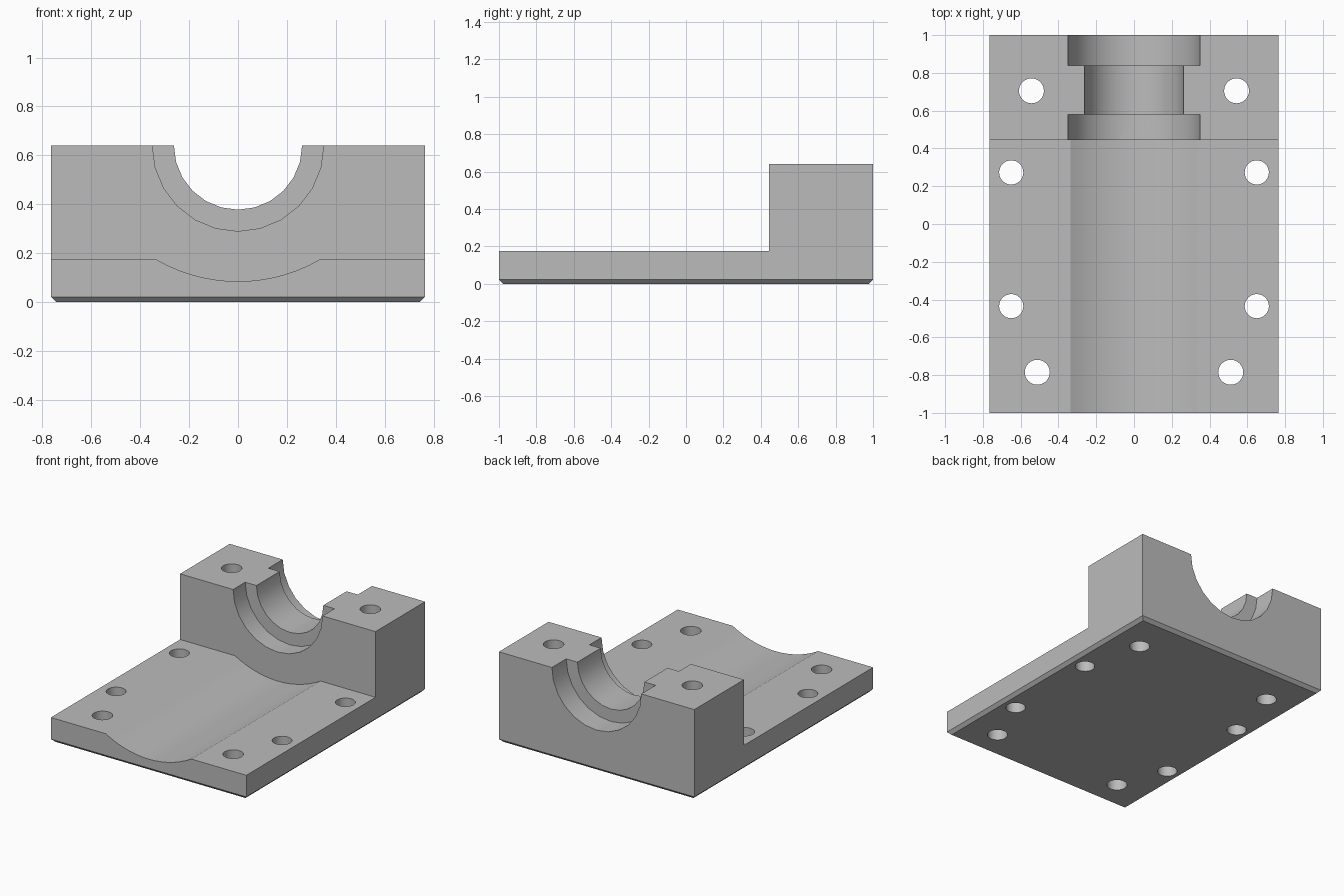
import bpy, bmesh
from math import sin, cos, asin, pi, radians

cube = bpy.data.objects.get("Cube")
if cube:
    bpy.data.objects.remove(cube, do_unlink=True)

HALF_W, STEP_Y = 0.765, 0.445
BASE_Z, TOP_Z = 0.175, 0.64

grey = bpy.data.materials.new("machined grey")
grey.use_nodes = True
colour = (0.5, 0.5, 0.5, 1)
grey.diffuse_color = colour
grey.node_tree.nodes["Principled BSDF"].inputs["Base Color"].default_value = colour


def to_object(name, bm):
    bmesh.ops.recalc_face_normals(bm, faces=bm.faces)
    mesh = bpy.data.meshes.new(name)
    bm.to_mesh(mesh)
    bm.free()
    mesh.materials.append(grey)
    obj = bpy.data.objects.new(name, mesh)
    bpy.context.collection.objects.link(obj)
    return obj


def prism(start, end):
    """Closed solid between two matching outlines."""
    bm = bmesh.new()
    a = [bm.verts.new(p) for p in start]
    b = [bm.verts.new(p) for p in end]
    bm.faces.new(a)
    bm.faces.new(b[::-1])
    for i in range(len(a)):
        j = (i + 1) % len(a)
        bm.faces.new((a[j], a[i], b[i], b[j]))
    return bm


def channel(name, radius, centre_z, half_angle, top, y0, y1, segments):
    """Cutter with a round bottom and straight sides, running along y."""
    angles = [half_angle * (2 * i / segments - 1) for i in range(segments + 1)]
    outline = [(radius * sin(t), centre_z - radius * cos(t)) for t in angles]
    side = outline[-1][0]
    outline += [(side, top), (-side, top)]
    return to_object(name, prism([(x, y0, z) for x, z in outline],
                                 [(x, y1, z) for x, z in outline]))


def cut(target, cutter):
    cutter.hide_render = True
    mod = target.modifiers.new("cut", "BOOLEAN")
    mod.operation, mod.solver, mod.object = "DIFFERENCE", "EXACT", cutter
    graph = bpy.context.evaluated_depsgraph_get()
    result = bpy.data.meshes.new_from_object(target.evaluated_get(graph))
    target.modifiers.clear()
    target.data = result
    bpy.data.objects.remove(cutter, do_unlink=True)


# Stepped body with a chamfered underside
side = [(-1, 0), (1, 0), (1, TOP_Z), (STEP_Y, TOP_Z), (STEP_Y, BASE_Z), (-1, BASE_Z)]
bm = prism([(-HALF_W, y, z) for y, z in side], [(HALF_W, y, z) for y, z in side])
bottom = [e for e in bm.edges if all(v.co.z == 0 for v in e.verts)]
bmesh.ops.bevel(bm, geom=bottom, offset=0.022, segments=1, affect="EDGES")
body = to_object("bearing_mount", bm)

# Shallow trough along the base
trough_r = 0.668
cut(body, channel("trough_cutter", trough_r, 0.085 + trough_r, asin(0.335 / trough_r),
                  0.3, -1.1, STEP_Y, 14))

# Half-round bore with a wider seat at each end
for name, radius, y0, y1 in (("bore_cutter", 0.262, 0.4, 1.1),
                             ("front_seat_cutter", 0.35, 0.4, 0.58),
                             ("back_seat_cutter", 0.35, 0.84, 1.1)):
    cut(body, channel(name, radius, TOP_Z, pi / 2, 0.8, y0, y1, 12))

# Bolt holes, mirrored left and right
for x, y, radius in ((0.543, 0.705, 0.066), (0.65, 0.273, 0.064),
                     (0.65, -0.435, 0.064), (0.512, -0.785, 0.066)):
    for sign in (-1, 1):
        bm = bmesh.new()
        bmesh.ops.create_cone(bm, cap_ends=True, segments=32,
                              radius1=radius, radius2=radius, depth=2)
        bmesh.ops.translate(bm, verts=bm.verts, vec=(sign * x, y, 0.3))
        cut(body, to_object("hole_cutter", bm))

# Smooth curved walls, crisp machined edges
bpy.ops.object.select_all(action="DESELECT")
body.select_set(True)
bpy.context.view_layer.objects.active = body
bpy.ops.object.shade_smooth_by_angle(angle=radians(20))
